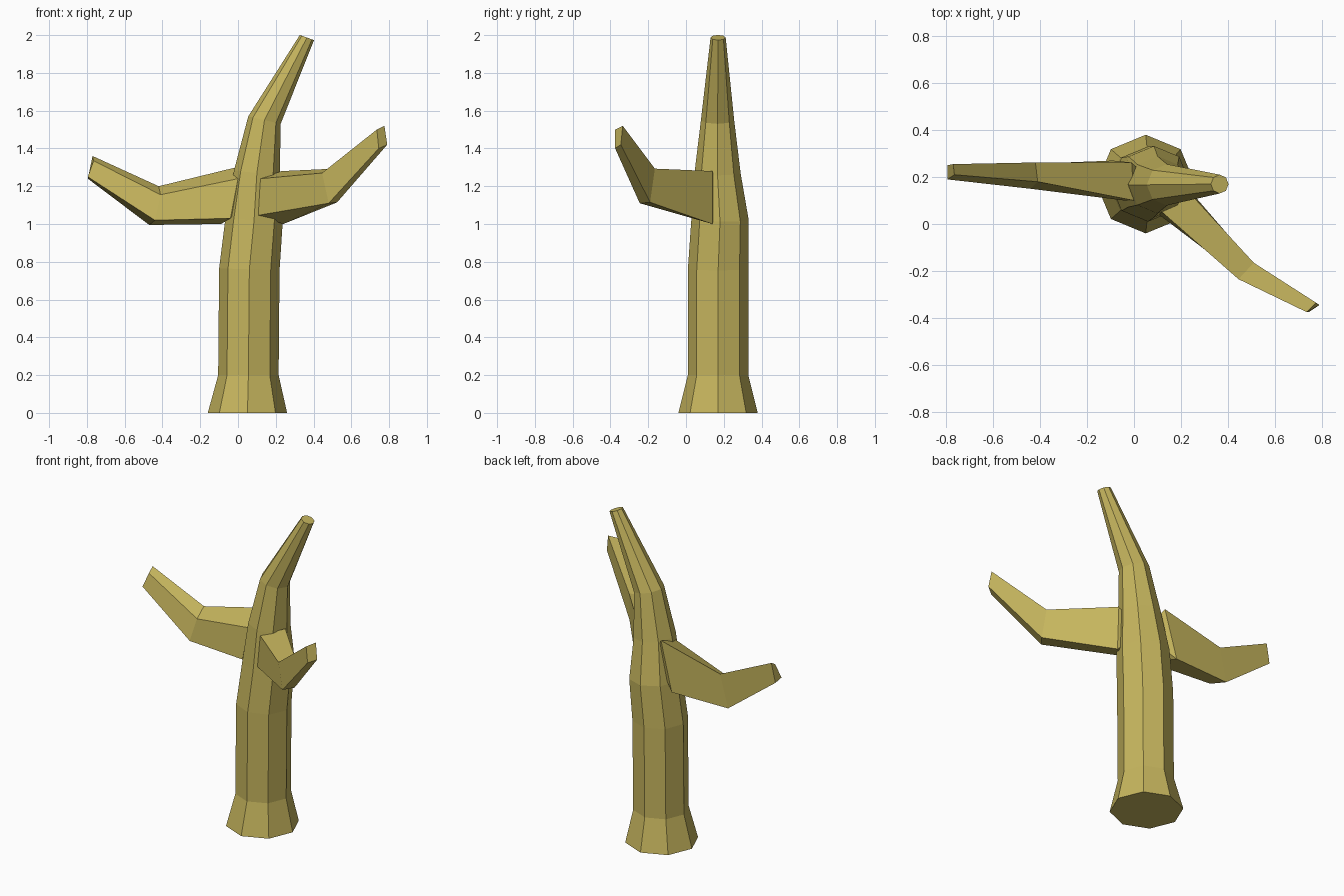
import bpy, bmesh, math
from mathutils import Vector

if "Cube" in bpy.data.objects:
    bpy.data.objects.remove(bpy.data.objects["Cube"])

bark = bpy.data.materials.new("bark")
bark.diffuse_color = (0.56, 0.46, 0.11, 1)
bark.use_nodes = True
bark.node_tree.nodes["Principled BSDF"].inputs["Base Color"].default_value = bark.diffuse_color


def loft(name, rings):
    """Skin a list of equal-length rings and cap both ends."""
    bm = bmesh.new()
    vs = [[bm.verts.new(p) for p in r] for r in rings]
    n = len(vs[0])
    for a, b in zip(vs, vs[1:]):
        for i in range(n):
            j = (i + 1) % n
            bm.faces.new((a[i], a[j], b[j], b[i]))
    bm.faces.new(vs[0][::-1])
    bm.faces.new(vs[-1])
    bmesh.ops.recalc_face_normals(bm, faces=bm.faces)
    me = bpy.data.meshes.new(name)
    bm.to_mesh(me)
    bm.free()
    me.materials.append(bark)
    ob = bpy.data.objects.new(name, me)
    bpy.context.collection.objects.link(ob)
    return ob


def octagon(x, y, z, r, tilt):
    """Octagonal trunk section, tilted about the y axis."""
    t = math.radians(tilt)
    return [(x + r * math.cos(a) * math.cos(t), y + r * math.sin(a),
             z - r * math.cos(a) * math.sin(t))
            for a in (k * math.pi / 4 for k in range(8))]


def branch(name, rings):
    """Four-sided branch whose root is carried into the trunk."""
    core = Vector((0.09, 0.17, 1.15))
    root = [Vector(p).lerp(core, 0.5) for p in rings[0]]
    return loft(name, [root] + rings)


# Trunk: flared foot, straight shaft, bent tapering top
trunk = loft("tree_trunk", [octagon(*s) for s in (
    (0.05, 0.17, 0.0, 0.21, 0),
    (0.055, 0.17, 0.2, 0.16, 0),
    (0.06, 0.17, 0.76, 0.16, 2),
    (0.085, 0.18, 1.02, 0.152, 3),
    (0.10, 0.167, 1.27, 0.122, 6),
    (0.14, 0.167, 1.55, 0.088, 13),
    (0.365, 0.17, 1.987, 0.04, 20))])

# Left branch: root, elbow, tip
left = branch("left_branch", [
    [(0.0, 0.10, 1.24), (-0.01, 0.262, 1.30), (-0.09, 0.27, 1.0), (-0.04, 0.10, 1.03)],
    [(-0.41, 0.18, 1.155), (-0.42, 0.262, 1.20), (-0.47, 0.255, 0.995), (-0.44, 0.15, 1.02)],
    [(-0.765, 0.21, 1.335), (-0.77, 0.255, 1.36), (-0.795, 0.25, 1.24), (-0.795, 0.19, 1.25)]])

# Right branch, reaching forward: root, elbow, tip
right = branch("right_branch", [
    [(0.12, 0.05, 1.24), (0.23, 0.14, 1.28), (0.24, 0.14, 1.0), (0.10, 0.045, 1.045)],
    [(0.445, -0.235, 1.27), (0.51, -0.165, 1.293), (0.525, -0.19, 1.115), (0.48, -0.245, 1.11)],
    [(0.735, -0.375, 1.50), (0.775, -0.335, 1.52), (0.79, -0.345, 1.42), (0.745, -0.375, 1.40)]])

# Fuse the branches into the trunk
bpy.context.view_layer.objects.active = trunk
for ob in (left, right):
    m = trunk.modifiers.new("fuse", 'BOOLEAN')
    m.operation = 'UNION'
    m.solver = 'EXACT'
    m.object = ob
    bpy.ops.object.modifier_apply(modifier=m.name)
    bpy.data.objects.remove(ob)
